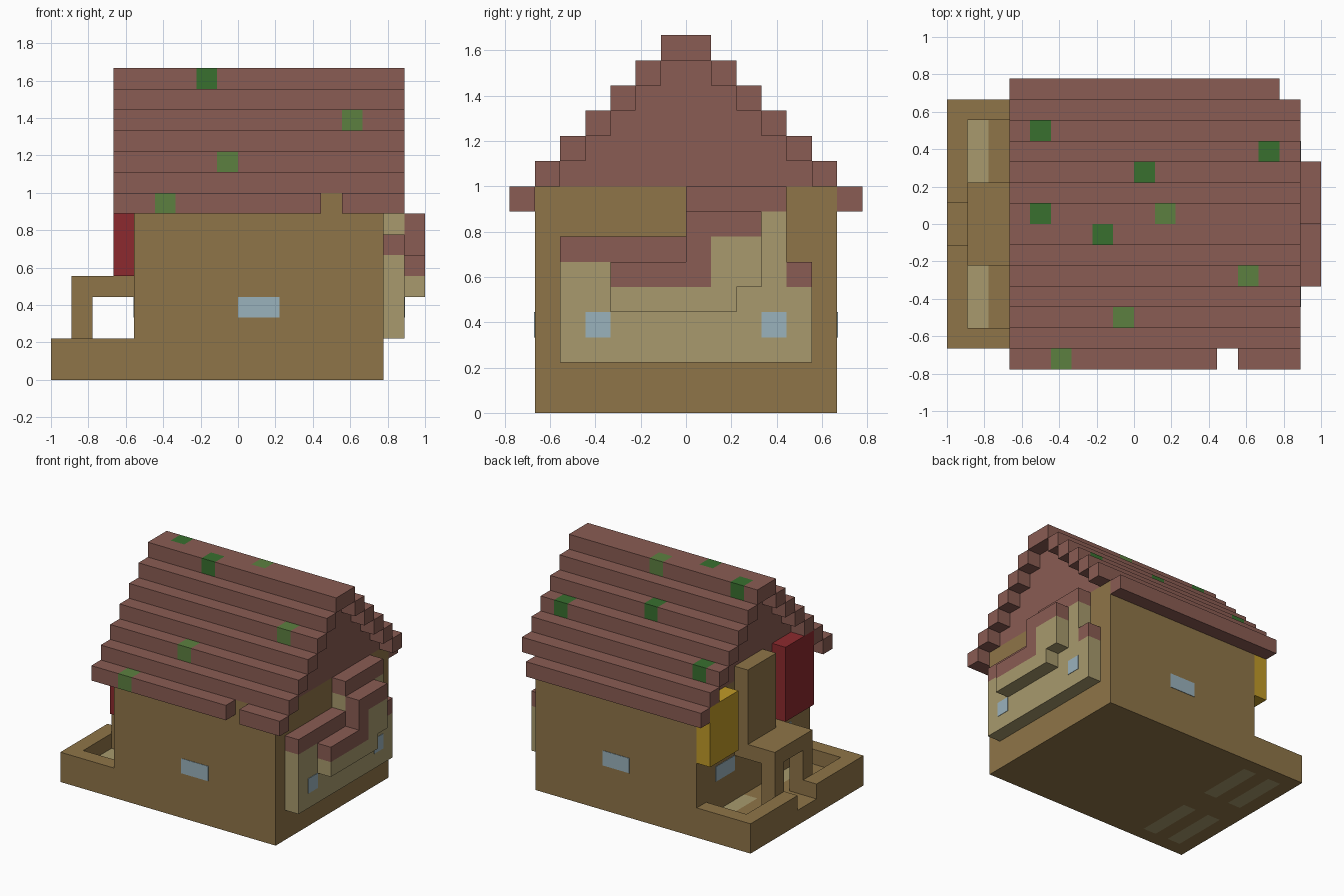
import bpy, bmesh
from mathutils import Vector

cube = bpy.data.objects.get("Cube")
if cube:
    bpy.data.objects.remove(cube, do_unlink=True)

U = 1 / 9  # size of one block


def material(name, hex_code):
    srgb = [int(hex_code[i:i + 2], 16) / 255 for i in (0, 2, 4)]
    lin = [c / 12.92 if c <= 0.04045 else ((c + 0.055) / 1.055) ** 2.4 for c in srgb]
    m = bpy.data.materials.new(name)
    m.use_nodes = True
    m.diffuse_color = (*lin, 1)
    bsdf = m.node_tree.nodes["Principled BSDF"]
    bsdf.inputs["Base Color"].default_value = (*lin, 1)
    bsdf.inputs["Roughness"].default_value = 0.9
    return m


wood = material("brown wood", "8f7548")
tile = material("roof tile", "8a5c53")
plaster = material("pale plaster", "a89a6d")
glass = material("window blue", "9ab2bc")
red = material("sign red", "8c2a2e")
yellow = material("sign yellow", "c09a28")
dark_moss = material("dark moss", "38702f")
light_moss = material("light moss", "5c8040")


def add_box(bm, x0, x1, y0, y1, z0, z1):
    verts = bmesh.ops.create_cube(bm, size=1)["verts"]
    lo, hi = Vector((x0, y0, z0)), Vector((x1, y1, z1))
    for v in verts:
        v.co = ((lo + hi) / 2 + v.co * (hi - lo)) * U


def finish(name, bm, mats):
    mesh = bpy.data.meshes.new(name)
    bm.to_mesh(mesh)
    bm.free()
    for m in mats:
        mesh.materials.append(m)
    obj = bpy.data.objects.new(name, mesh)
    bpy.context.collection.objects.link(obj)
    return obj


def blocks(name, mat, *boxes):
    bm = bmesh.new()
    for b in boxes:
        add_box(bm, *b)
    return finish(name, bm, [mat])


def roof_beam(name, x0, x1, y0, y1, z, moss):
    """One roof course; moss lists (x, y, material) blocks cut into it."""
    bm = bmesh.new()
    add_box(bm, x0, x1, y0, y1, z, z + 1)
    cuts = [((x + d, 0, 0), (1, 0, 0)) for x, y, m in moss for d in (0, 1)]
    if moss and y1 - y0 > 1:
        cuts.append(((0, 0, 0), (0, 1, 0)))
    for co, no in cuts:
        bmesh.ops.bisect_plane(bm, geom=bm.verts[:] + bm.edges[:] + bm.faces[:],
                               plane_co=Vector(co) * U, plane_no=no)
    mats = [tile, dark_moss, light_moss]
    for f in bm.faces:
        c = f.calc_center_median() / U
        for x, y, m in moss:
            if x < c.x < x + 1 and y - 0.01 < c.y < y + 1.01 and (y1 - y0 == 1 or abs(c.y - y - 0.5) < 0.6):
                f.material_index = mats.index(m)
    return finish(name, bm, mats)


# Main walls
blocks("house_walls", wood, (-5, 7, -6, 6, 0, 9))

# Sunken porch with rim, path and side beds
blocks("porch_rim", wood,
       (-9, -5, -6, -5, 0, 2), (-9, -5, 5, 6, 0, 2),
       (-9, -8, -5, -1, 0, 2), (-9, -8, 1, 5, 0, 2))
blocks("porch_path", wood, (-9, -5, -1, 1, 0, 1),
       (-7, -6, -5, -1, 0, 1), (-7, -6, 1, 5, 0, 1))
blocks("porch_floor_strips", plaster,
       *[(x, x + 1, y, y + 4, 0, 1) for x in (-8, -6) for y in (-5, 1)])

# Porch canopy on two posts
blocks("porch_canopy", wood, (-8, -5, -2, 2, 4, 5))
blocks("porch_posts", wood, (-8, -7, -2, -1, 1, 4), (-8, -7, 1, 2, 1, 4))

# Plain sign boards above the porch
blocks("yellow_board", yellow, (-6, -5, 3, 6, 5, 9))
blocks("wooden_board", wood, (-6, -5, -1, 2, 5, 10))
blocks("red_board", red, (-6, -5, -5, -2, 5, 10))

# Moss blocks by roof course and side
moss_spots = {
    (0, -1): [(-4, -7, light_moss)],
    (2, -1): [(-1, -5, light_moss)],
    (4, -1): [(5, -3, light_moss)],
    (2, 1): [(-5, 4, dark_moss)],
    (3, 1): [(6, 3, dark_moss)],
    (4, 1): [(0, 2, dark_moss)],
}

# Stepped roof courses with a recessed gable between them
for k in range(6):
    for side, label in ((-1, "front"), (1, "back")):
        y0 = 6 - k if side > 0 else k - 7
        spans = [(-6, 8)]
        if k == 0:
            spans = [(-6, 4), (5, 8)] if side < 0 else [(-6, 7)]
        for i, (x0, x1) in enumerate(spans):
            spots = [s for s in moss_spots.get((k, side), []) if x0 <= s[0] < x1]
            roof_beam(f"roof_course_{label}_{k + 1}_{i + 1}", x0, x1, y0, y0 + 1, 8 + k, spots)
blocks("roof_gable", tile, *[(-5, 7, k - 6, 6 - k, 8 + k, 9 + k) for k in range(1, 6)])
roof_beam("roof_ridge", -6, 8, -1, 1, 14,
          [(-5, 0, dark_moss), (1, 0, light_moss), (-2, -1, dark_moss)])

# Plastered side extension, inner layer
blocks("side_bay_wall", plaster, (7, 8, -5, 0, 2, 6), (7, 8, 0, 4, 2, 8), (7, 8, 4, 5, 2, 5))
blocks("side_bay_tiles", tile, (7, 8, -5, 0, 6, 7), (7, 8, 0, 4, 8, 9), (7, 8, 4, 5, 5, 6))

# Side extension, outer layer
blocks("side_ledge_wall", plaster, (8, 9, -3, 1, 4, 5), (8, 9, 1, 2, 4, 7), (8, 9, 2, 3, 5, 7))
blocks("side_ledge_tiles", tile, (8, 9, -3, 0, 5, 6), (8, 9, 0, 1, 5, 8), (8, 9, 1, 3, 7, 8))

# Window plates
T = 0.03
blocks("front_window", glass, (0, 2, -6 - T, -6, 3, 4))
blocks("back_window", glass, (0, 2, 6, 6 + T, 3, 4))
blocks("side_windows", glass, *[(8, 8 + T, y, y + 1, 3, 4) for y in (-4, 3)])
blocks("porch_windows", glass, *[(-5 - T, -5, y, y + 2, 3, 4) for y in (-4, 2)])
